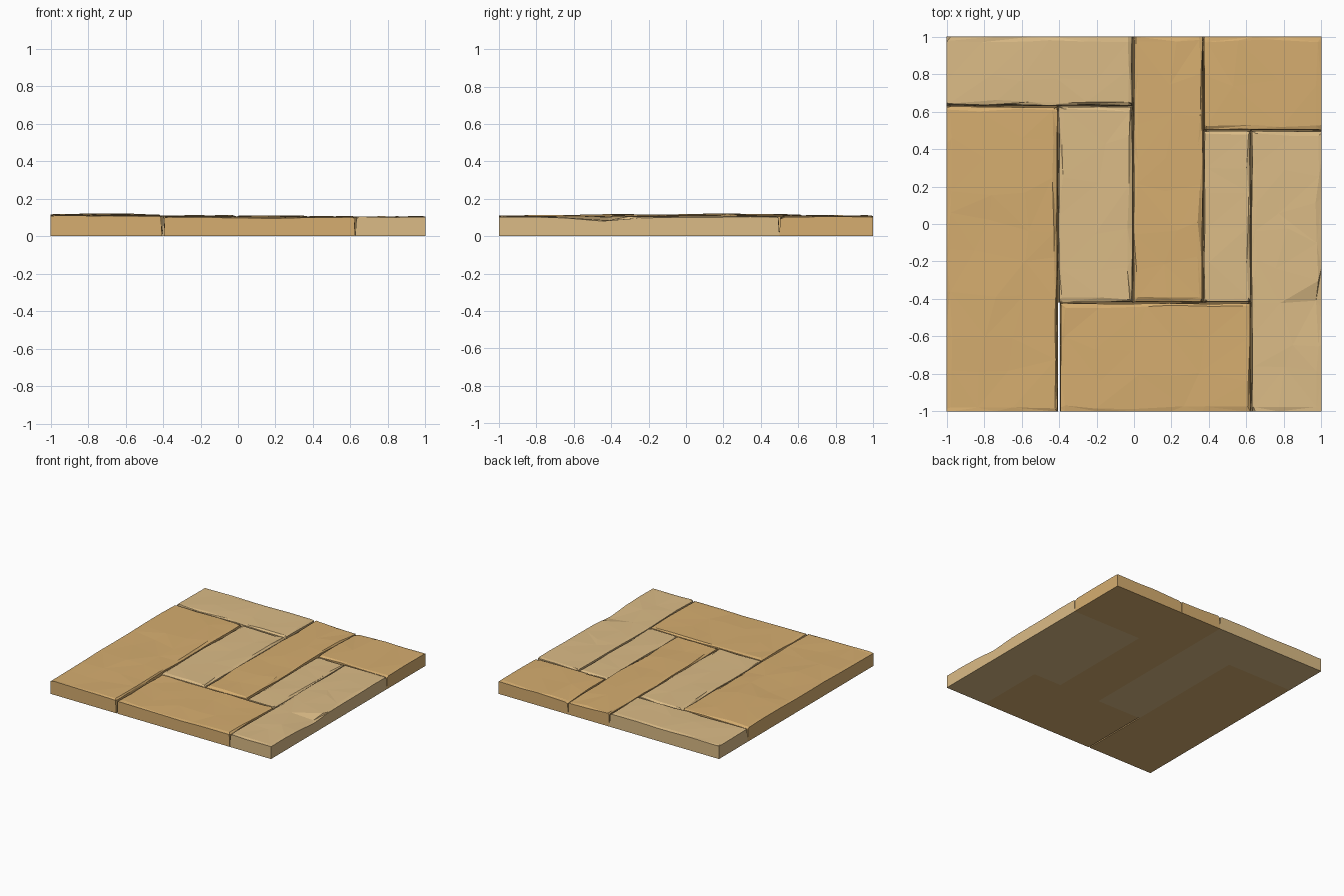
import bpy, bmesh, math, random

if "Cube" in bpy.data.objects:
    bpy.data.objects.remove(bpy.data.objects["Cube"])

random.seed(11)


def material(name, rgb):
    m = bpy.data.materials.new(name)
    m.diffuse_color = (*rgb, 1)
    m.use_nodes = True
    m.node_tree.nodes["Principled BSDF"].inputs["Base Color"].default_value = m.diffuse_color
    return m


LIGHT = material("pale_sandstone", (0.71, 0.50, 0.24))
DARK = material("warm_sandstone", (0.67, 0.42, 0.16))

# Slab layout: name, x0, x1, y0, y1, material, crown height
SLABS = [
    ("back_left_slab", -1, -0.005, 0.63, 1, LIGHT, 0.109),
    ("left_slab", -1, -0.405, -1, 0.63, DARK, 0.110),
    ("inner_pale_slab", -0.405, -0.005, -0.42, 0.63, LIGHT, 0.106),
    ("long_centre_slab", -0.005, 0.37, -0.42, 1, DARK, 0.108),
    ("back_right_slab", 0.37, 1, 0.5, 1, DARK, 0.105),
    ("narrow_slab", 0.37, 0.625, -0.42, 0.5, LIGHT, 0.103),
    ("right_slab", 0.625, 1, -1, 0.5, LIGHT, 0.105),
    ("front_slab", -0.395, 0.625, -1, -0.42, DARK, 0.105),
]


def bump(x, y, cx, cy, r, h):
    return h * math.exp(-((x - cx) ** 2 + (y - cy) ** 2) / r ** 2)


def relief(x, y):
    """Gentle worn relief over the whole floor."""
    return (bump(x, y, -0.8, 0.3, 0.3, 0.013) + bump(x, y, -0.75, -0.3, 0.3, 0.007)
            + bump(x, y, 0.15, 0.45, 0.22, 0.003)
            - bump(x, y, 1.0, -0.45, 0.12, 0.02) - bump(x, y, 0.3, 1.0, 0.12, 0.012)
            - bump(x, y, 0.15, -1.0, 0.12, 0.008))


def stations(a, b):
    """Grid lines with a narrow worn rim at both ends."""
    rim = 0.022
    n = max(1, round((b - a) / 0.2))
    return [a] + [a + rim + (b - a - 2 * rim) * i / n for i in range(n + 1)] + [b]


def slab(name, x0, x1, y0, y1, mat, h):
    bm = bmesh.new()
    xs, ys = stations(x0, x1), stations(y0, y1)
    nx, ny = len(xs), len(ys)
    top = {}
    for i, x in enumerate(xs):
        for j, y in enumerate(ys):
            z = h + relief(x, y) + random.uniform(-0.003, 0.003)
            edge_x, edge_y = i in (0, nx - 1), j in (0, ny - 1)
            px, py = x, y
            # inner edges are ragged and sunken, outer edges stay flush
            if edge_x and abs(x) < 0.99:
                px += (1 if i == 0 else -1) * random.uniform(0.002, 0.008)
                z -= random.uniform(0.002, 0.012)
            if edge_y and abs(y) < 0.99:
                py += (1 if j == 0 else -1) * random.uniform(0.002, 0.008)
                z -= random.uniform(0.002, 0.012)
            if (edge_x and abs(x) > 0.99) or (edge_y and abs(y) > 0.99):
                z -= random.uniform(0.001, 0.005)
            # scatter the interior so the facets look chipped
            if 1 < i < nx - 2:
                px += random.uniform(-0.06, 0.06)
            elif not edge_x:
                px += random.uniform(-0.01, 0.01)
            if 1 < j < ny - 2:
                py += random.uniform(-0.06, 0.06)
            elif not edge_y:
                py += random.uniform(-0.01, 0.01)
            top[i, j] = bm.verts.new((px, py, z))
    # faceted top
    for i in range(nx - 1):
        for j in range(ny - 1):
            a, b, c, d = (top[i, j], top[i + 1, j], top[i + 1, j + 1], top[i, j + 1])
            if random.random() < 0.5:
                bm.faces.new((a, b, c))
                bm.faces.new((a, c, d))
            else:
                bm.faces.new((a, b, d))
                bm.faces.new((b, c, d))
    # side walls and flat underside
    loop = ([(i, 0) for i in range(nx - 1)] + [(nx - 1, j) for j in range(ny - 1)]
            + [(i, ny - 1) for i in range(nx - 1, 0, -1)] + [(0, j) for j in range(ny - 1, 0, -1)])
    low = []
    for i, j in loop:
        v = top[i, j]
        x = xs[i] if i in (0, nx - 1) else v.co.x
        y = ys[j] if j in (0, ny - 1) else v.co.y
        low.append(bm.verts.new((x, y, 0)))
    n = len(loop)
    for k in range(n):
        m = (k + 1) % n
        bm.faces.new((low[k], low[m], top[loop[m]], top[loop[k]]))
    bm.faces.new(low[::-1])
    bmesh.ops.recalc_face_normals(bm, faces=bm.faces)
    me = bpy.data.meshes.new(name)
    bm.to_mesh(me)
    bm.free()
    me.materials.append(mat)
    bpy.context.collection.objects.link(bpy.data.objects.new(name, me))


for s in SLABS:
    slab(*s)
